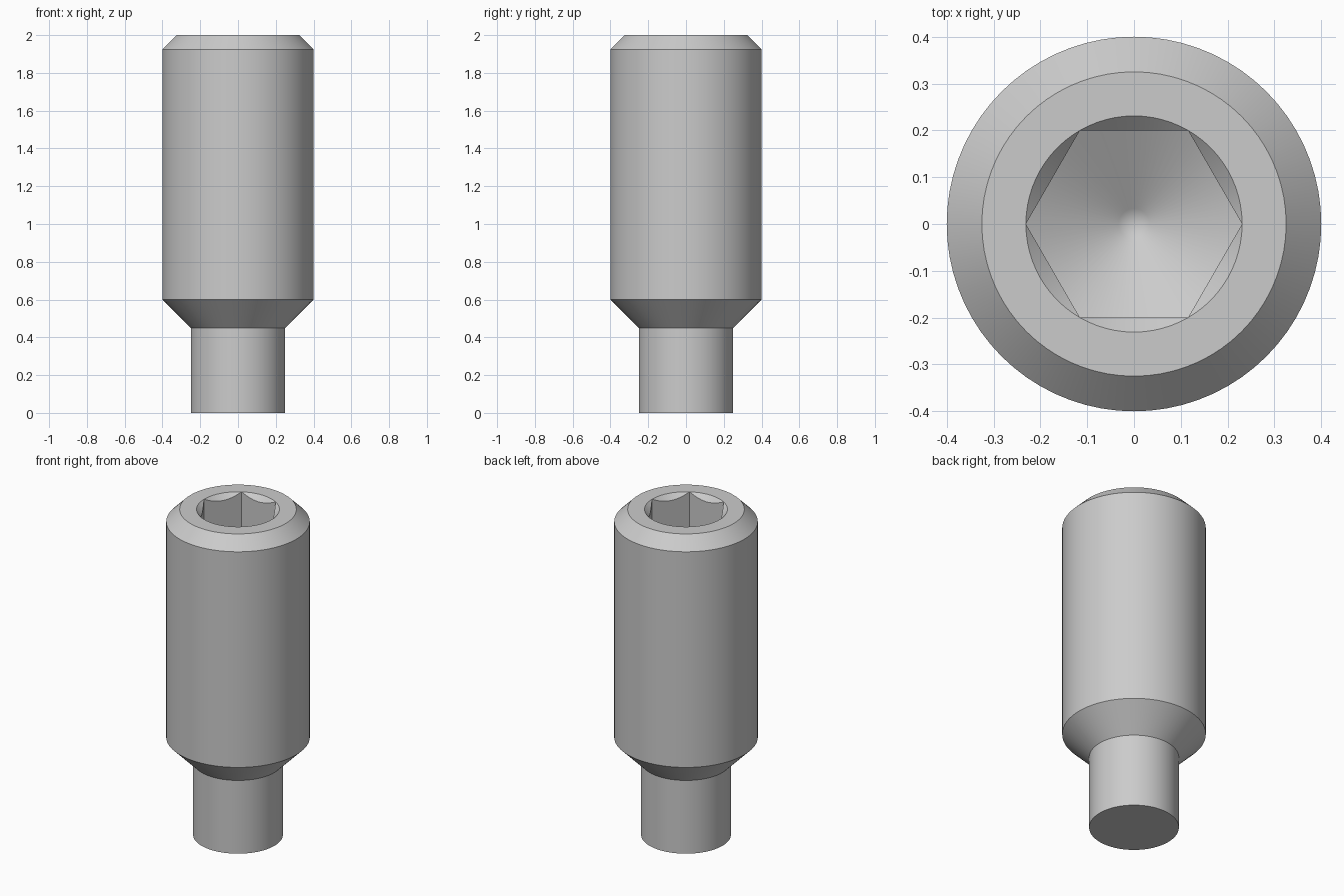
import bpy
import bmesh
from math import cos, sin, tan, pi, radians

cube = bpy.data.objects.get("Cube")
if cube:
    bpy.data.objects.remove(cube, do_unlink=True)

SEGMENTS = 72            # divisible by six, so the socket corners are exact
HEIGHT = 2.0
FLAT = 0.2               # socket centre to flat
CORNER = FLAT / cos(pi / 6)
SOCKET_DEPTH = 0.5
DRILL_SLOPE = tan(radians(30))


def circle(radius, z):
    """Ring of constant radius."""
    return lambda angle: (radius, z)


def hexagon(z, slope):
    """Hexagonal ring cut by a cone that meets the corners at height z."""
    def point(angle):
        radius = FLAT / cos(angle % (pi / 3) - pi / 6)
        return radius, z - (CORNER - radius) * slope
    return point


floor_z = HEIGHT - SOCKET_DEPTH
rings = [
    # dog point, shoulder, body and top chamfer
    circle(0, 0), circle(0.25, 0), circle(0.25, 0.45),
    circle(0.4, 0.6), circle(0.4, 1.925), circle(0.325, HEIGHT),
    # countersunk socket with drilled conical floor
    circle(CORNER, HEIGHT), hexagon(HEIGHT, 1), hexagon(floor_z, DRILL_SLOPE),
    circle(0.033, floor_z - (CORNER - 0.033) * DRILL_SLOPE),
    circle(0, floor_z - CORNER * DRILL_SLOPE),
]

# Skin the rings from the bottom, around the outside and into the socket
bm = bmesh.new()
loops = []
for ring in rings:
    loop = []
    for i in range(SEGMENTS):
        angle = 2 * pi * i / SEGMENTS
        radius, z = ring(angle)
        loop.append(bm.verts.new((radius * cos(angle), radius * sin(angle), z)))
    loops.append(loop)
for low, high in zip(loops, loops[1:]):
    for i in range(SEGMENTS):
        j = (i + 1) % SEGMENTS
        bm.faces.new((low[i], low[j], high[j], high[i]))
bmesh.ops.remove_doubles(bm, verts=bm.verts, dist=0.00005)
bmesh.ops.recalc_face_normals(bm, faces=bm.faces)
mesh = bpy.data.meshes.new("set_screw")
bm.to_mesh(mesh)
bm.free()

# Plain steel colour
steel = bpy.data.materials.new("grey_steel")
steel.use_nodes = True
colour = (0.6, 0.6, 0.6, 1)
steel.diffuse_color = colour
steel.node_tree.nodes["Principled BSDF"].inputs["Base Color"].default_value = colour
mesh.materials.append(steel)

screw = bpy.data.objects.new("set_screw", mesh)
bpy.context.collection.objects.link(screw)
bpy.ops.object.select_all(action="DESELECT")
screw.select_set(True)
bpy.context.view_layer.objects.active = screw
bpy.ops.object.shade_smooth_by_angle(angle=radians(25))
